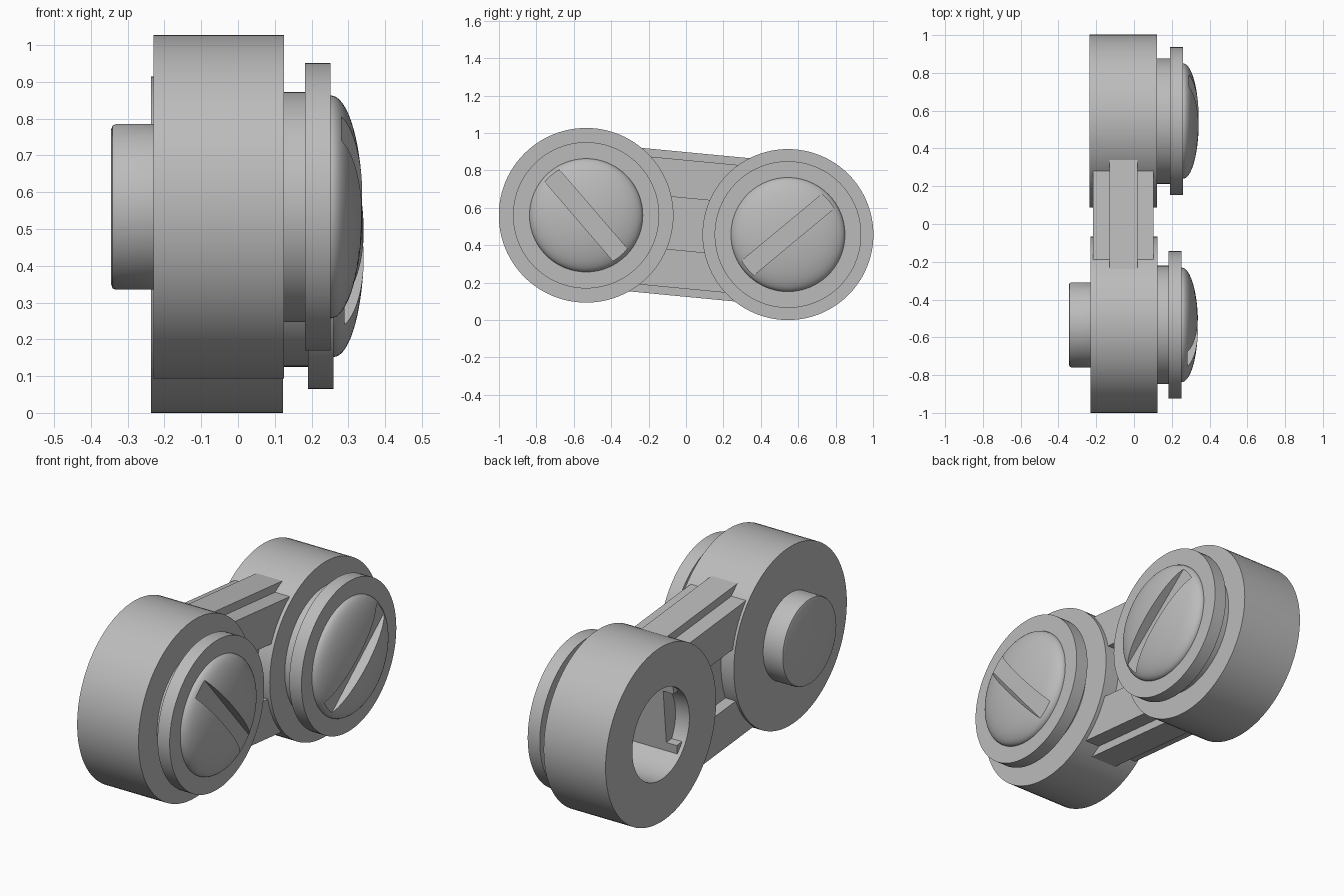
import bpy, bmesh
from math import radians, sin, cos, pi, atan2
from mathutils import Matrix, Vector

cube = bpy.data.objects.get("Cube")
if cube:
    bpy.data.objects.remove(cube, do_unlink=True)

grey = bpy.data.materials.new("plain_grey")
grey.use_nodes = True
grey.diffuse_color = (0.5, 0.5, 0.5, 1)
grey.node_tree.nodes["Principled BSDF"].inputs["Base Color"].default_value = (0.5, 0.5, 0.5, 1)

STEPS = 96
FRONT = Vector((0, -0.534, 0.56))
REAR = Vector((0, 0.545, 0.457))


def finish(bm, name):
    bmesh.ops.recalc_face_normals(bm, faces=bm.faces)
    mesh = bpy.data.meshes.new(name)
    bm.to_mesh(mesh)
    bm.free()
    obj = bpy.data.objects.new(name, mesh)
    bpy.context.collection.objects.link(obj)
    mesh.materials.append(grey)
    return obj


def smooth(obj):
    bpy.ops.object.select_all(action='DESELECT')
    obj.select_set(True)
    bpy.context.view_layer.objects.active = obj
    bpy.ops.object.shade_smooth_by_angle(angle=radians(30))


def turned(name, centre, profile, closed=False):
    """Turn a profile of (x, radius) points about the x axis."""
    bm = bmesh.new()
    verts = [bm.verts.new((x, r, 0)) for x, r in profile]
    pairs = list(zip(verts, verts[1:]))
    if closed:
        pairs.append((verts[-1], verts[0]))
    edges = [bm.edges.new(p) for p in pairs]
    bmesh.ops.spin(bm, geom=verts + edges, cent=(0, 0, 0), axis=(1, 0, 0),
                   angle=2 * pi, steps=STEPS, use_duplicate=False)
    bmesh.ops.remove_doubles(bm, verts=bm.verts, dist=0.0001)
    bmesh.ops.translate(bm, verts=bm.verts, vec=centre)
    obj = finish(bm, name)
    smooth(obj)
    return obj


def disc(name, centre, x0, x1, r):
    return turned(name, centre, [(x0, 0), (x0, r), (x1, r), (x1, 0)])


def screw_head(name, centre, x0, height, radius, angle):
    """Domed cap with a straight slot cut across it."""
    arc = [(x0 + height * sin(t * pi / 32), radius * cos(t * pi / 32)) for t in range(16)]
    dome = turned(name, centre, [(x0 - 0.02, 0), (x0 - 0.02, radius)] + arc + [(x0 + height, 0)])
    bm = bmesh.new()
    bmesh.ops.create_cube(bm, size=1)
    place = (Matrix.Translation(centre + Vector((x0 + 0.13, 0, 0)))
             @ Matrix.Rotation(radians(angle), 4, 'X')
             @ Matrix.Diagonal((0.2, 0.8, 0.1, 1)))
    bmesh.ops.transform(bm, matrix=place, verts=bm.verts)
    cutter = finish(bm, name + "_slot_cutter")
    cutter.hide_render = True
    cut = dome.modifiers.new("slot", 'BOOLEAN')
    cut.operation = 'DIFFERENCE'
    cut.solver = 'EXACT'
    cut.object = cutter
    graph = bpy.context.evaluated_depsgraph_get()
    result = bpy.data.meshes.new_from_object(dome.evaluated_get(graph))
    dome.modifiers.clear()
    dome.data = result
    bpy.data.objects.remove(cutter, do_unlink=True)
    smooth(dome)


# Front link: solid drum with a plug on its right side
disc("front_drum", FRONT, -0.23, 0.125, 0.467)
turned("front_plug", FRONT, [(-0.22, 0), (-0.22, 0.225), (-0.333, 0.225),
                             (-0.341, 0.221), (-0.345, 0.21), (-0.345, 0)])
disc("front_neck", FRONT, 0.115, 0.19, 0.313)
disc("front_flange", FRONT, 0.182, 0.252, 0.391)
screw_head("front_screw", FRONT, 0.252, 0.087, 0.303, -49.3)

# Rear link: hollow drum with a socket on its right side
turned("rear_drum", REAR, [(-0.236, 0.236), (-0.236, 0.457), (0.122, 0.457), (0.122, 0.236)], True)
disc("rear_neck", REAR, 0.112, 0.2, 0.332)
disc("rear_flange", REAR, 0.19, 0.26, 0.392)
screw_head("rear_screw", REAR, 0.26, 0.083, 0.305, 39.7)

# Connecting bar: stepped section with a groove along each side
half = [(0.075, 0.385), (0.075, 0.343), (0.16, 0.343), (0.16, 0.14), (0.1, 0.14)]
side = half + [(x, -z) for x, z in reversed(half)]
outline = side + [(-x, z) for x, z in reversed(side)]
bm = bmesh.new()
face = bm.faces.new([bm.verts.new((x, -0.4, z)) for x, z in outline])
ext = bmesh.ops.extrude_face_region(bm, geom=[face])
bmesh.ops.translate(bm, vec=(0, 0.8, 0),
                    verts=[v for v in ext["geom"] if isinstance(v, bmesh.types.BMVert)])
line = REAR - FRONT
tilt = Matrix.Rotation(atan2(line.z, line.y), 4, 'X')
bmesh.ops.transform(bm, matrix=Matrix.Translation((-0.056, 0, 0.511)) @ tilt, verts=bm.verts)
finish(bm, "connecting_bar")
